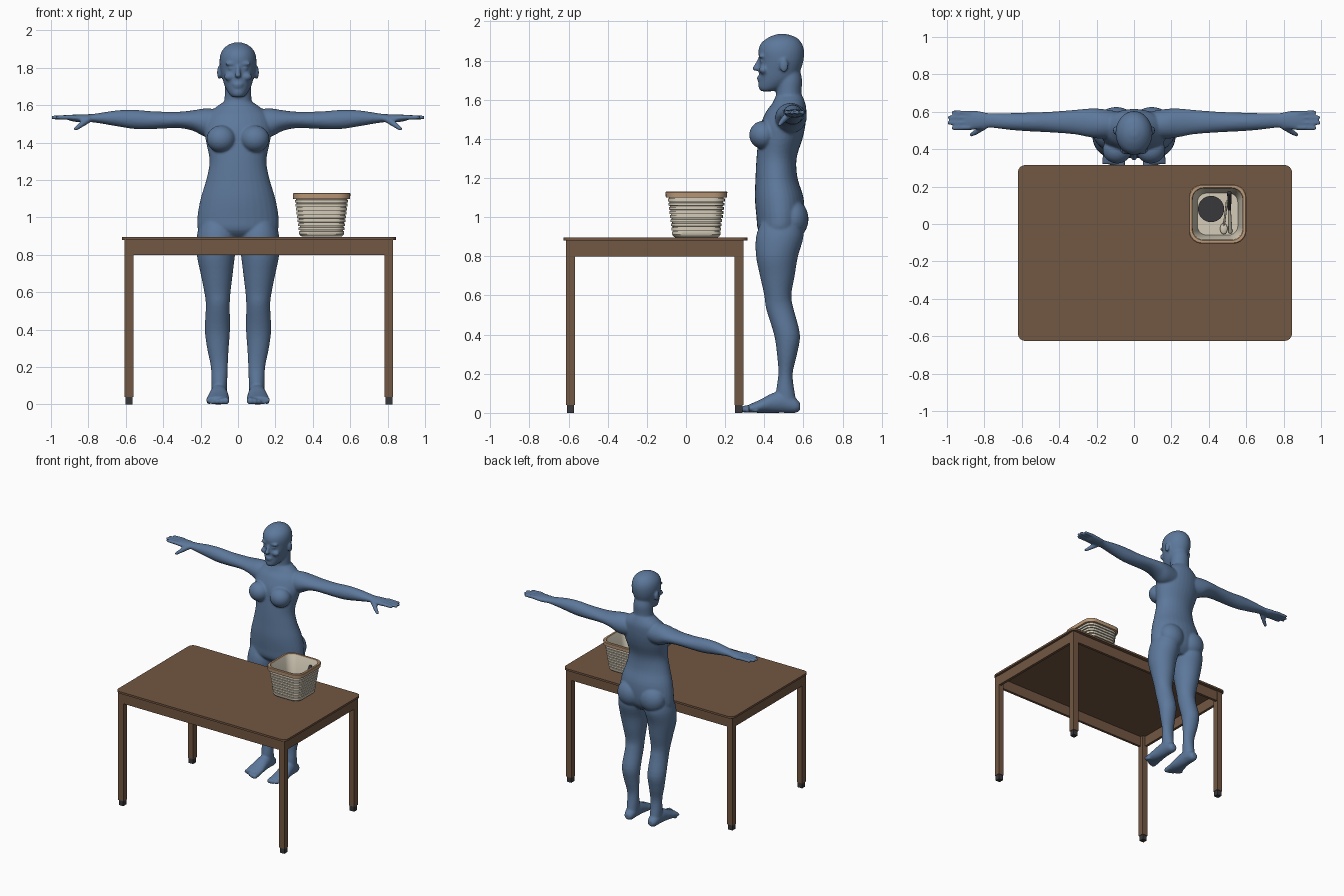
import bpy
import bmesh
import math
from mathutils import Matrix, Vector

cube = bpy.data.objects.get("Cube")
if cube:
    bpy.data.objects.remove(cube, do_unlink=True)


def material(name, color):
    mat = bpy.data.materials.new(name)
    mat.use_nodes = True
    mat.diffuse_color = (*color, 1)
    mat.node_tree.nodes["Principled BSDF"].inputs["Base Color"].default_value = (*color, 1)
    return mat


BLUE = material("skin blue", (.11, .19, .33))
WOOD = material("brown wood", (.17, .095, .055))
DARK = material("dark grey", (.04, .04, .045))
CREAM = material("cream", (.66, .6, .48))
TAN = material("tan rim", (.5, .32, .19))


def finish(name, bm, *mats):
    bmesh.ops.recalc_face_normals(bm, faces=bm.faces)
    mesh = bpy.data.meshes.new(name)
    bm.to_mesh(mesh)
    bm.free()
    obj = bpy.data.objects.new(name, mesh)
    bpy.context.collection.objects.link(obj)
    for mat in mats:
        mesh.materials.append(mat)
    return obj


def skin_rings(bm, rings):
    """Bridge equal point rings into a closed tube with capped ends."""
    loops = [[bm.verts.new(p) for p in ring] for ring in rings]
    count = len(loops[0])
    for low, high in zip(loops, loops[1:]):
        for i in range(count):
            j = (i + 1) % count
            bm.faces.new((low[i], low[j], high[j], high[i]))
    bm.faces.new(loops[0])
    bm.faces.new(loops[-1])


def smooth_sections(sections, steps=4):
    """Catmull-Rom interpolation of section values."""
    padded = [sections[0], *sections, sections[-1]]
    result = []
    for a, b, c, d in zip(padded, padded[1:], padded[2:], padded[3:]):
        for k in range(steps):
            t = k / steps
            result.append([q + t / 2 * (r - p + t * (2 * p - 5 * q + 4 * r - s
                           + t * (3 * (q - r) + s - p))) for p, q, r, s in zip(a, b, c, d)])
    return result + [sections[-1]]


def loft(bm, axis, sections, side=1):
    """Oval sections (position, low, high, low, high) along one axis."""
    rings = []
    for u, a0, a1, b0, b1 in smooth_sections(sections):
        ring = []
        for i in range(32):
            t = math.tau * i / 32
            a = (a0 + a1 + (a1 - a0) * math.cos(t)) / 2
            b = (b0 + b1 + (b1 - b0) * math.sin(t)) / 2
            x, y, z = {"x": (u, a, b), "y": (a, u, b), "z": (a, b, u)}[axis]
            ring.append((x * side, y, z))
        rings.append(ring)
    skin_rings(bm, rings)


def ball(bm, center, radii):
    bmesh.ops.create_uvsphere(bm, u_segments=24, v_segments=16, radius=1,
                              matrix=Matrix.Translation(center) @ Matrix.Diagonal((*radii, 1)))


def rod(bm, start, end, r0, r1):
    """Tapered rod with rounded ends."""
    start, end = Vector(start), Vector(end)
    way = end - start
    turn = way.to_track_quat("Z", "Y").to_matrix().to_4x4()
    bmesh.ops.create_cone(bm, cap_ends=True, segments=16, radius1=r0, radius2=r1,
                          depth=way.length, matrix=Matrix.Translation((start + end) / 2) @ turn)
    ball(bm, start, (r0, r0, r0))
    ball(bm, end, (r1, r1, r1))


# Figure: torso, neck and head
body = bmesh.new()
torso = [(.88, .14, .42, .55), (.93, .21, .37, .59), (1, .217, .36, .605), (1.1, .2, .352, .6),
         (1.2, .17, .355, .57), (1.3, .152, .36, .565), (1.4, .17, .37, .595),
         (1.47, .18, .38, .61), (1.54, .165, .41, .615), (1.58, .13, .44, .61), (1.62, .075, .46, .595)]
neck = [(1.54, .08, .45, .6), (1.63, .072, .46, .59), (1.7, .07, .46, .593), (1.76, .06, .46, .58)]
head = [(1.643, .028, .385, .44), (1.66, .047, .371, .5), (1.7, .07, .372, .56),
        (1.75, .085, .372, .585), (1.8, .096, .374, .6), (1.85, .098, .37, .603),
        (1.89, .086, .385, .59), (1.92, .057, .425, .56), (1.936, .018, .47, .51)]
for part in (torso, neck, head):
    loft(body, "z", [(z, -w, w, front, back) for z, w, front, back in part])

# Nose and lips
rod(body, (0, .374, 1.805), (0, .359, 1.765), .009, .014)
ball(body, (0, .356, 1.76), (.017, .018, .013))
ball(body, (0, .374, 1.712), (.026, .012, .007))
ball(body, (0, .376, 1.699), (.022, .012, .008))

# Limb sections for the left side, repeated on the right
leg = [(.98, .03, .2, .385, .59), (.9, .004, .22, .358, .6), (.8, .016, .22, .358, .572),
       (.7, .028, .2, .378, .555), (.6, .04, .18, .4, .538), (.53, .044, .172, .41, .55),
       (.4, .043, .177, .45, .582), (.3, .05, .165, .465, .567), (.2, .055, .145, .472, .545),
       (.1, .058, .142, .46, .556), (.03, .06, .14, .47, .57)]
foot = [(.583, .08, .12, .015, .05), (.56, .064, .136, 0, .075), (.5, .058, .145, 0, .11),
        (.44, .053, .153, 0, .1), (.38, .047, .165, 0, .068), (.32, .045, .172, .002, .042)]
arm = [(.08, .46, .6, 1.43, 1.575), (.17, .455, .615, 1.43, 1.583), (.24, .465, .617, 1.463, 1.573),
       (.32, .48, .61, 1.478, 1.565), (.45, .49, .6, 1.473, 1.567), (.55, .495, .596, 1.473, 1.575),
       (.65, .502, .593, 1.488, 1.572), (.77, .515, .592, 1.508, 1.554), (.82, .508, .602, 1.508, 1.552),
       (.88, .502, .608, 1.513, 1.55), (.91, .505, .606, 1.522, 1.546)]
for s in (1, -1):
    loft(body, "z", leg, s)
    loft(body, "y", foot, s)
    loft(body, "x", arm, s)
    # Bust and seat
    ball(body, (s * .09, .395, 1.42), (.078, .072, .072))
    ball(body, (s * .095, .545, .99), (.1, .081, .1))
    # Brow, eye, cheek and ear
    ball(body, (s * .036, .386, 1.822), (.034, .015, .011))
    ball(body, (s * .036, .389, 1.797), (.018, .013, .009))
    ball(body, (s * .045, .397, 1.752), (.03, .024, .022))
    ball(body, (s * .1, .5, 1.775), (.012, .022, .036))
    # Fingers and thumb
    for y, reach in ((.513, .965), (.541, .988), (.57, .985), (.597, .965)):
        rod(body, (s * .88, y * .9 + .055, 1.535), (s * reach, y, 1.535), .014, .011)
    rod(body, (s * .8, .525, 1.525), (s * .84, .495, 1.495), .02, .015)
    rod(body, (s * .84, .495, 1.495), (s * .868, .478, 1.474), .015, .011)
    # Toes
    for i in range(5):
        r = .019 - .002 * i
        x = s * (.065 + .023 * i)
        rod(body, (x, .34, r + .006), (x, .3 + .006 * i * i * .6, r), r, r)

figure = finish("figure", body, BLUE)
remesh = figure.modifiers.new("fuse", "REMESH")
remesh.mode = "VOXEL"
remesh.voxel_size = .007
remesh.use_smooth_shade = True
soften = figure.modifiers.new("soften", "SMOOTH")
soften.factor = .5
soften.iterations = 4


def rounded(cx, cy, hx, hy, r, z):
    """Rounded rectangle ring."""
    ring = []
    for i in range(28):
        corner, step = divmod(i, 7)
        t = math.pi / 2 * (corner + step / 6)
        sx = 1 if corner in (0, 3) else -1
        sy = 1 if corner < 2 else -1
        ring.append((cx + sx * (hx - r) + r * math.cos(t), cy + sy * (hy - r) + r * math.sin(t), z))
    return ring


def box(name, mat, low, high):
    bm = bmesh.new()
    low, high = Vector(low), Vector(high)
    bmesh.ops.create_cube(bm, size=1, matrix=Matrix.Translation((low + high) / 2)
                          @ Matrix.Diagonal((*(high - low), 1)))
    return finish(name, bm, mat)


# Table
TX, TY = .112, -.155
top = bmesh.new()
skin_rings(top, [rounded(TX, TY, .733, .47, .04, z) for z in (.88, .895)])
finish("table_top", top, WOOD)
for s, side in ((1, "left"), (-1, "right")):
    for t, end in ((1, "back"), (-1, "front")):
        x, y = TX + s * .695, TY + t * .43 - .005
        box(f"{end}_{side}_leg", WOOD, (x - .023, y - .023, .04), (x + .023, y + .023, .88))
        box(f"{end}_{side}_leg_cap", DARK, (x - .019, y - .019, 0), (x + .019, y + .019, .04))
    x, y = TX + s * .705, TY + s * .44 - .005
    box(f"{side}_apron", WOOD, (x - .01, TY - .42, .8), (x + .01, TY + .41, .88))
    box(f"{'back' if s > 0 else 'front'}_apron", WOOD, (TX - .68, y - .01, .8), (TX + .68, y + .01, .88))

# Basket: ribbed outer wall, overhanging rim, inner wall and floor
BX, BY = .447, .053
profile = [(.105, .897), (.114, .903)]
for i in range(9):
    z, h = .912 + .021 * i, .12 + .0027 * i
    profile += [(h, z), (h, z + .014), (h - .006, z + .015), (h - .006, z + .02)]
profile += [(.143, 1.1), (.152, 1.1), (.154, 1.127), (.15, 1.131), (.137, 1.131), (.133, 1.125), (.108, .912)]
basket = bmesh.new()
skin_rings(basket, [rounded(BX, BY, h, h + .004, h * .45, z) for h, z in profile])
for face in basket.faces:
    face.material_index = int(face.calc_center_median().z > 1.098)
finish("basket", basket, CREAM, TAN)

# Basket contents
cup = bmesh.new()
bmesh.ops.create_cone(cup, cap_ends=True, segments=32, radius1=.06, radius2=.07, depth=.08,
                      matrix=Matrix.Translation((.412, .08, .953)))
finish("dark_cup", cup, DARK)
handle = bmesh.new()
rod(handle, (.51, .08, 1.0), (.51, .165, 1.08), .009, .012)
finish("knife_handle", handle, DARK)
blade = bmesh.new()
rod(blade, (.515, -.04, .93), (.51, .08, 1.0), .011, .008)
finish("knife_blade", blade, CREAM)
spoon = bmesh.new()
ball(spoon, (.48, -.025, .925), (.02, .03, .01))
rod(spoon, (.48, -.01, .928), (.497, .12, .99), .005, .006)
finish("spoon", spoon, CREAM)

# Smooth shading on rounded parts, with sharp edges kept
bpy.ops.object.select_all(action="DESELECT")
for name in ("basket", "dark_cup", "knife_handle", "knife_blade", "spoon", "table_top"):
    obj = bpy.data.objects[name]
    obj.select_set(True)
    bpy.context.view_layer.objects.active = obj
bpy.ops.object.shade_smooth_by_angle(angle=math.radians(35))
